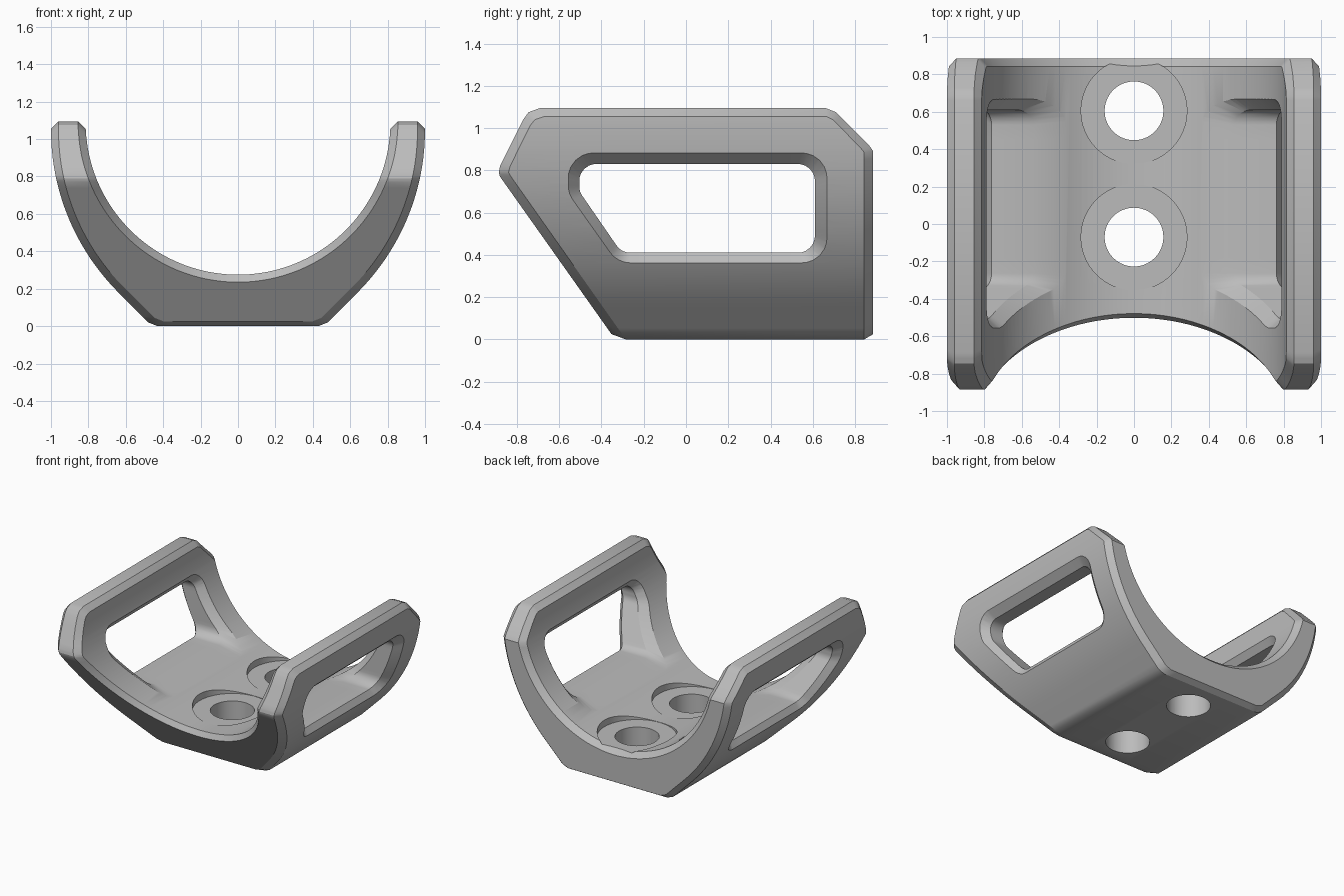
import bpy, bmesh, math
from mathutils import Vector

cube = bpy.data.objects.get("Cube")
if cube:
    bpy.data.objects.remove(cube, do_unlink=True)

CHAMFER = 0.04
INNER_R, INNER_Z = 0.815, 1.09      # cradle arc
OUTER_R, OUTER_Z = 1.23, 1.05       # outer flank arc
KINK = 0.77                         # height where the front slope ends

# Side outline rows: height, front y, back y
FULL = [(0, -.335, .886), (KINK, -.88, .886), (.79, -.886, .886), (.82, -.88, .886),
        (.89, -.845, .886), (.92, -.83, .865), (1.04, -.77, .745),
        (1.075, -.745, .71), (1.095, -.69, .66)]
INSET = [(0, -.285, .843), (KINK, -.828, .843), (.79, -.84, .843), (.82, -.832, .843),
         (.885, -.80, .843), (.905, -.79, .827), (1.015, -.735, .72),
         (1.04, -.715, .695), (1.055, -.67, .665)]


def limits(rows, z):
    for a, b in zip(rows, rows[1:]):
        if z <= b[0] + 1e-6:
            t = (z - a[0]) / (b[0] - a[0])
            return [a[k] + (b[k] - a[k]) * t for k in (1, 2)]
    return rows[-1][1:]


def outer_x(z, off=0.0):
    """Outer flank: an arc that runs into a 45 degree slope."""
    r, dz = OUTER_R - off, max(0.0, OUTER_Z - z)
    if dz > r * math.sqrt(0.5):
        return 1 - OUTER_R + r * math.sqrt(2) - dz
    return 1 - OUTER_R + math.sqrt(r * r - dz * dz)


def inner_x(z, off=0.0):
    r, dz = INNER_R + off, max(0.0, INNER_Z - z)
    return math.sqrt(max(0.0, r * r - dz * dz))


def upper_heights(rows):
    zs = []
    for a, b in zip(rows[1:], rows[2:]):
        zs += [(a[0] + b[0]) / 2, b[0]]
    return zs


def both_sides(half):
    return [(-x, z) for x, z in reversed(half[1:])] + half


def outer_path(rows, off, bottom):
    corner = outer_x(bottom, off) - 0.03
    half = [(corner * i / 7, bottom) for i in range(8)]
    low = bottom + 0.02
    for i in range(23):
        z = low + (KINK - low) * i / 22
        half.append((outer_x(z, off), z))
    return both_sides(half + [(outer_x(z, off), z) for z in upper_heights(rows)])


def inner_path(rows, off):
    r = INNER_R + off
    end = math.acos((INNER_Z - KINK) / r)
    half = [(r * math.sin(end * i / 30), INNER_Z - r * math.cos(end * i / 30))
            for i in range(31)]
    return both_sides(half + [(inner_x(z, off), z) for z in upper_heights(rows)])


def make_object(name, rings, caps=None):
    """Skin a list of equal closed rings and close both ends."""
    bm = bmesh.new()
    loops = [[bm.verts.new(p) for p in ring] for ring in rings]
    n = len(loops[0])
    for a, b in zip(loops, loops[1:]):
        for i in range(n):
            j = (i + 1) % n
            bm.faces.new((a[i], a[j], b[j], b[i]))
    for end in (loops[0], loops[-1]):
        for cap in caps or [range(n)]:
            bm.faces.new([end[i] for i in cap])
    bmesh.ops.recalc_face_normals(bm, faces=bm.faces)
    mesh = bpy.data.meshes.new(name)
    bm.to_mesh(mesh)
    bm.free()
    ob = bpy.data.objects.new(name, mesh)
    bpy.context.collection.objects.link(ob)
    return ob


def cut(target, cutter):
    cutter.hide_render = True
    mod = target.modifiers.new("cut", 'BOOLEAN')
    mod.operation, mod.solver, mod.object = 'DIFFERENCE', 'EXACT', cutter
    bpy.context.view_layer.objects.active = target
    bpy.ops.object.modifier_apply(modifier=mod.name)
    bpy.data.objects.remove(cutter, do_unlink=True)


# Cradle body: U-shaped sweep with chamfered rims
layers = [(outer_path(INSET, 0, 0), INSET), (outer_path(FULL, CHAMFER, 0.025), FULL),
          (inner_path(FULL, CHAMFER), FULL), (inner_path(INSET, 0), INSET)]
rings = []
for station in range(len(layers[0][0])):
    front, back = [], []
    for path, rows in layers:
        x, z = path[station]
        y0, y1 = limits(rows, z)
        front.append((x, y0, z))
        back.append((x, y1, z))
    rings.append(front + back[::-1])
cradle = make_object("cradle_body", rings, [(0, 1, 6, 7), (1, 2, 5, 6), (2, 3, 4, 5)])


# Side windows: rounded five-sided openings flared on both faces
def rounded(corners, radius, arc=6, straight=10):
    pts = [Vector(c) for c in corners]
    fillets = []
    for i, p in enumerate(pts):
        a = (pts[i - 1] - p).normalized()
        b = (pts[(i + 1) % len(pts)] - p).normalized()
        half = a.angle(b) / 2
        reach = radius / math.tan(half)
        centre = p + (a + b).normalized() * radius / math.sin(half)
        start, stop = p + a * reach - centre, p + b * reach - centre
        fillets.append([centre + start.lerp(stop, k / arc).normalized() * radius
                        for k in range(arc + 1)])
    out = []
    for i, f in enumerate(fillets):
        nxt = fillets[(i + 1) % len(fillets)][0]
        out += f + [f[-1].lerp(nxt, k / straight) for k in range(1, straight)]
    return out


narrow = rounded([(-.505, .83), (.61, .83), (.61, .41), (-.305, .41), (-.505, .70)], 0.08)
wide = rounded([(-.56, .885), (.67, .885), (.67, .36), (-.325, .36), (-.56, .69)], 0.12)
window_layers = [(wide, lambda z: 1.2),
                 (wide, lambda z: outer_x(z) + 0.003),
                 (narrow, lambda z: outer_x(z, 0.05)),
                 (narrow, lambda z: inner_x(z, 0.05)),
                 (wide, lambda z: inner_x(z) - 0.003),
                 (wide, lambda z: 0.1)]
for side in (-1, 1):
    cut(cradle, make_object("window_cutter", [
        [(side * fx(p.y), p.x, p.y) for p in outline] for outline, fx in window_layers]))


# Bolt holes with shallow counterbores
def disc(y, z, r, n=64):
    return [(r * math.cos(math.tau * i / n), y + r * math.sin(math.tau * i / n), z)
            for i in range(n)]


for y in (0.605, -0.07):
    for r, low in ((0.283, 0.273), (0.157, -0.2)):
        cut(cradle, make_object("hole_cutter", [disc(y, low, r), disc(y, 0.9, r)]))

# Plain grey finish
grey = bpy.data.materials.new("plain_grey")
grey.use_nodes = True
colour = (0.5, 0.5, 0.5, 1)
grey.diffuse_color = colour
grey.node_tree.nodes["Principled BSDF"].inputs["Base Color"].default_value = colour
cradle.data.materials.clear()
cradle.data.materials.append(grey)
for poly in cradle.data.polygons:
    poly.material_index = 0

bpy.ops.object.select_all(action='DESELECT')
cradle.select_set(True)
bpy.context.view_layer.objects.active = cradle
bpy.ops.object.shade_smooth_by_angle(angle=math.radians(28))
